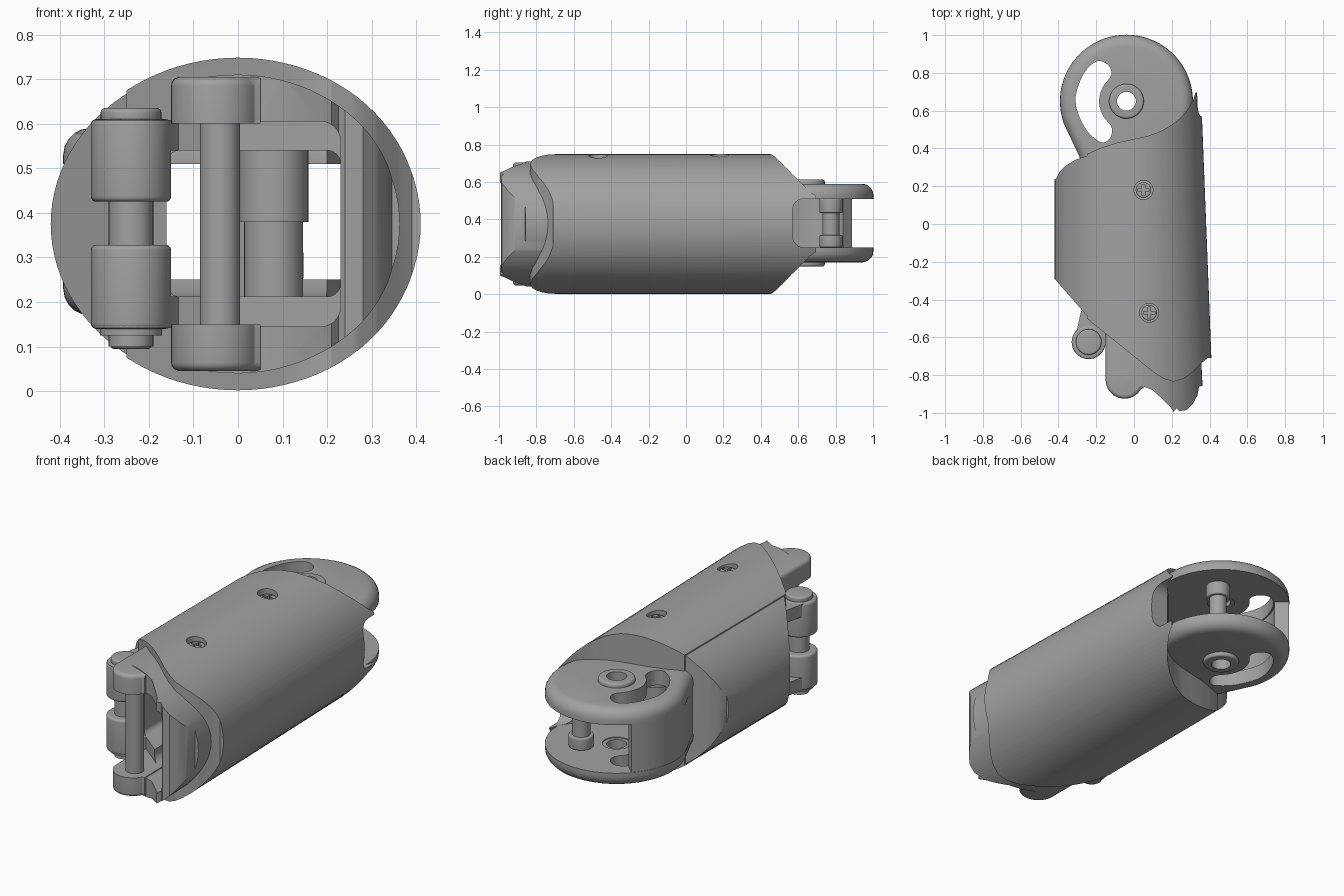
import bpy, bmesh, math
from mathutils import Vector

cube = bpy.data.objects.get("Cube")
if cube:
    bpy.data.objects.remove(cube)

grey = bpy.data.materials.new("plain grey")
grey.use_nodes = True
colour = (0.36, 0.36, 0.36, 1)
grey.diffuse_color = colour
grey.node_tree.nodes["Principled BSDF"].inputs["Base Color"].default_value = colour
MID = 0.375  # height of the long axis


def finish(name, bm):
    bmesh.ops.recalc_face_normals(bm, faces=bm.faces)
    mesh = bpy.data.meshes.new(name)
    bm.to_mesh(mesh)
    bm.free()
    mesh.materials.append(grey)
    ob = bpy.data.objects.new(name, mesh)
    bpy.context.collection.objects.link(ob)
    return ob


def prism(name, pts, z0, z1, bevel=0, levels=()):
    """Extrude a plan outline upward and round its edges at the given levels."""
    bm = bmesh.new()
    face = bm.faces.new([bm.verts.new((x, y, z0)) for x, y in pts])
    up = bmesh.ops.extrude_face_region(bm, geom=[face], use_keep_orig=True)["geom"]
    bmesh.ops.translate(bm, vec=(0, 0, z1 - z0),
                        verts=[v for v in up if isinstance(v, bmesh.types.BMVert)])
    if bevel:
        rim = [e for e in bm.edges
               if any(all(abs(v.co.z - z) < 1e-4 for v in e.verts) for z in levels)]
        bmesh.ops.bevel(bm, geom=rim, offset=bevel, segments=5, profile=0.5, affect='EDGES')
    return finish(name, bm)


def arc(c, r, a0, a1, n):
    return [(c[0] + r * math.cos(math.radians(a0 + (a1 - a0) * i / n)),
             c[1] + r * math.sin(math.radians(a0 + (a1 - a0) * i / n))) for i in range(n + 1)]


def cyl(name, c, r, z0, z1, bevel=0):
    return prism(name, arc(c, r, 0, 360, 40)[:-1], z0, z1, bevel, (z0, z1))


def box(name, lo, hi, bevel=0, axis=1):
    """Block whose edges along one axis may be rounded."""
    bm = bmesh.new()
    bmesh.ops.create_cube(bm, size=1)
    for v in bm.verts:
        v.co = Vector([lo[i] if v.co[i] < 0 else hi[i] for i in range(3)])
    if bevel:
        edges = [e for e in bm.edges if abs(e.verts[0].co[axis] - e.verts[1].co[axis]) > 1e-4]
        bmesh.ops.bevel(bm, geom=edges, offset=bevel, segments=6, profile=0.5, affect='EDGES')
    return finish(name, bm)


def tube(name, left, right, taper, height):
    """Solid oval bar along y whose +x side narrows toward the back."""
    bm = bmesh.new()
    rings = []
    for y in (-1.1, 1.1):
        ring = []
        for i in range(96):
            a = math.tau * i / 96
            rx = right - taper * y if math.cos(a) > 0 else left
            ring.append(bm.verts.new((rx * math.cos(a), y, MID + height * math.sin(a))))
        rings.append(ring)
        bm.faces.new(ring)
    for i in range(96):
        j = (i + 1) % 96
        bm.faces.new((rings[0][i], rings[0][j], rings[1][j], rings[1][i]))
    return finish(name, bm)


def smooth_loop(pts, n=5):
    """Closed Catmull-Rom curve through a few points."""
    out = []
    for i in range(len(pts)):
        a, b, c, d = [Vector(pts[(i + k) % len(pts)]) for k in (-1, 0, 1, 2)]
        for s in range(n):
            t = s / n
            p = 0.5 * (2 * b + (c - a) * t + (2 * a - 5 * b + 4 * c - d) * t ** 2
                       + (3 * b - a - 3 * c + d) * t ** 3)
            out.append((p.x, p.y))
    return out


def combine(ob, other, how, keep=False):
    mod = ob.modifiers.new("combine", 'BOOLEAN')
    mod.operation, mod.object, mod.solver = how, other, 'EXACT'
    bpy.context.view_layer.objects.active = ob
    bpy.ops.object.modifier_apply(modifier=mod.name)
    if not keep:
        bpy.data.objects.remove(other)


# Outer cover: oval bar trimmed by a plan outline
shell_plan = [(-.25, .37), (-.17, .405), (-.09, .43), (0, .45), (.07, .465), (.14, .49), (.2, .525),
              (.25, .565), (.29, .615), (.315, .66), (.325, .695), (.5, .695), (.5, -.71),
              (.39, -.71), (.36, -.735), (.31, -.785), (.26, -.82), (.21, -.835), (.16, -.82),
              (.11, -.79), (-.25, -.5)]
body = tube("body_shell", .42, .382, .039, .373)
combine(body, prism("trim", shell_plan, -.2, 1), 'INTERSECT')

# Inner core showing along the -x side
core_plan = [(-.25, .36), (-.31, .34), (-.36, .31), (-.395, .275), (-.412, .24), (-.5, .2),
             (-.5, -.2), (-.412, -.3), (-.25, -.485), (.1, -.77), (.2, -.8), (.28, -.7),
             (.28, .5), (.1, .45), (-.1, .4)]
core = tube("core", .42, .372, .039, .364)
combine(core, prism("trim", core_plan, -.2, 1), 'INTERSECT')
combine(body, core, 'UNION')

# Rounded front nose
nose_plan = [(-.1, -.55), (.5, -.55), (.5, -.84), (.345, -.86), (.335, -.91), (.31, -.955),
             (.28, -.985), (.24, -.99), (.225, -.975), (.21, -.995), (.19, -.965), (.1, -.88),
             (.05, -.86), (-.1, -.8)]
nose = tube("front_nose", .4, .32, .05, .335)
combine(nose, prism("trim", nose_plan, -.2, 1), 'INTERSECT')
combine(nose, box("mouth", (-.6, -1.3, .145), (.23, -.5, .605), .045), 'DIFFERENCE')

# Through passage, rear side opening and screw holes
combine(body, box("passage", (-.16, -1.3, .212), (.23, 1.3, .54), .03), 'DIFFERENCE')
combine(body, box("side_notch", (.1, .57, .25), (.6, 1.2, .51), .06, 0), 'DIFFERENCE')
combine(body, box("mouth", (-.02, -1.3, .145), (.23, -.6, .605), .045), 'DIFFERENCE')
screws = [(.05, .18), (.08, -.47)]
for c in screws:
    combine(body, cyl("hole", c, .05, .67, .9), 'DIFFERENCE')

# Cross-head screws and their internal posts
for c in screws:
    head = cyl("screw_head", c, .041, .66, .725, .006)
    for w, d in ((.03, .007), (.007, .03)):
        combine(head, box("slot", (c[0] - w, c[1] - d, .705), (c[0] + w, c[1] + d, .8)), 'DIFFERENCE')
    cyl("post_upper", c, .078, .38, .55)
    cyl("post_lower", c, .066, .20, .381)

# Rear hinge plates with curved slot and bushing, mirrored about mid height
hub = (-.04, .65)
plate_plan = arc(hub, .352, -20, 200, 56) + [(-.29, .36), (-.25, .2), (.2, .2), (.28, .45)]
slot_plan = smooth_loop([(-.2, .86), (-.14, .845), (-.12, .79), (-.165, .725), (-.185, .65),
                         (-.165, .575), (-.118, .51), (-.13, .45), (-.18, .435), (-.26, .51),
                         (-.31, .65), (-.27, .79)])
for side, outer, inner in (("upper", .59, .51), ("lower", .17, .25)):
    s = 1 if side == "upper" else -1
    lo, hi = min(outer, inner), max(outer, inner)
    plate = prism(side + "_hinge_plate", plate_plan, lo, hi, .06, (outer,))
    combine(plate, prism("slot", slot_plan, 0, 1), 'DIFFERENCE')
    combine(plate, cyl("bore", hub, .07, 0, 1), 'DIFFERENCE')
    bush = cyl(side + "_bushing", hub, .092, *sorted((inner + s * .005, outer + s * .022)), .012)
    combine(bush, cyl("bore", hub, .05, 0, 1), 'DIFFERENCE')
    # Stepped stop pin collar
    cyl(side + "_pin_collar", (.085, .775), .062, *sorted((inner, MID + s * .06)), .006)
cyl("stop_pin", (.085, .775), .045, .26, .5)

# Web joining the hinge plates
web_plan = arc(hub, .35, 137, 200, 18) + [(-.29, .36), (-.2, .38)] + arc(hub, .276, 215, 137, 18)
prism("hinge_web", web_plan, .24, .52)

# Front lugs with the long cross pin
lug_plan = arc((-.05, -.825), .1, 180, 330, 18) + [(.06, -.865), (.1, -.87), (.19, -.93),
                                                  (.2, -.7), (.05, -.6), (-.15, -.55)]
for side, z0, z1, rim in (("upper", .6, .705, .705), ("lower", .045, .15, .045)):
    lug = prism(side + "_front_lug", lug_plan, z0, z1, .02, (rim,))
    combine(lug, box("trim", (.05, -1.2, z0 - .1), (.3, -.5, z1 + .1)), 'DIFFERENCE')
cyl("front_cross_pin", (-.04, -.825), .045, .13, .62)

# Side hinge: barrels, arms and pin
side_c = (-.24, -.625)
arm_plan = arc(side_c, .088, 200, 330, 12) + [(-.12, -.56), (-.05, -.5), (-.2, -.42), (-.28, -.46)]
for side, z0, z1, a0, a1 in (("upper", .425, .61, .54, .608), ("lower", .14, .328, .142, .212)):
    cyl(side + "_side_barrel", side_c, .09, z0, z1, .012)
    prism(side + "_side_arm", arm_plan, a0, a1)
cyl("side_pin", side_c, .05, .1, .62)
cyl("side_pin_head", side_c, .068, .6, .635, .01)
cyl("side_pin_foot", side_c, .046, .095, .15, .008)
cyl("side_pin_washer", side_c, .07, .125, .15)

# Smooth the curved surfaces, keep hard edges
bpy.ops.object.select_all(action='DESELECT')
for ob in bpy.context.scene.objects:
    if ob.type == 'MESH':
        ob.select_set(True)
bpy.context.view_layer.objects.active = body
bpy.ops.object.shade_smooth_by_angle(angle=math.radians(30))
